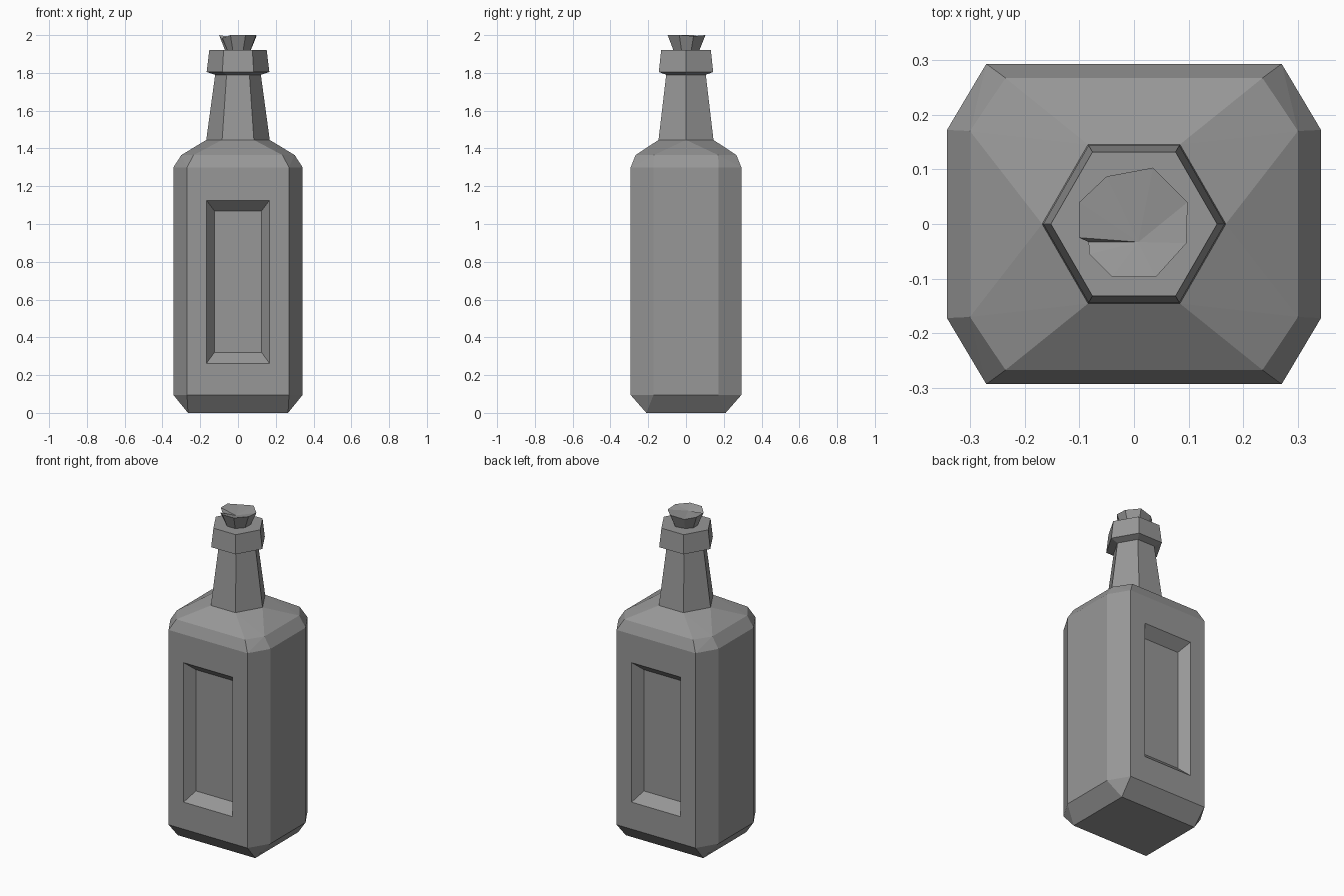
import bpy
import bmesh
from math import sin, cos, radians

if "Cube" in bpy.data.objects:
    bpy.data.objects.remove(bpy.data.objects["Cube"], do_unlink=True)

GREY = (0.31, 0.31, 0.31, 1.0)
grey = bpy.data.materials.new("plain grey")
grey.use_nodes = True
grey.diffuse_color = GREY
grey.node_tree.nodes["Principled BSDF"].inputs["Base Color"].default_value = GREY


def finish(bm, name):
    """Turn a bmesh into a flat-shaded grey object."""
    bmesh.ops.recalc_face_normals(bm, faces=bm.faces[:])
    mesh = bpy.data.meshes.new(name)
    bm.to_mesh(mesh)
    bm.free()
    mesh.materials.append(grey)
    obj = bpy.data.objects.new(name, mesh)
    bpy.context.collection.objects.link(obj)
    return obj


def hexagon(r, z):
    return [(r * cos(radians(60 * i)), r * sin(radians(60 * i)), z) for i in range(6)]


def mirrored(x, y, z):
    return [(sx * x, sy * y, z) for sx in (-1, 1) for sy in (-1, 1)]


def add_ring(bm, points):
    return [bm.verts.new(p) for p in points]


def bridge(bm, a, b):
    for i in range(len(a)):
        j = (i + 1) % len(a)
        bm.faces.new((a[i], a[j], b[j], b[i]))


def rectangle(x, y, low, high):
    return [(-x, y, low), (x, y, low), (x, y, high), (-x, y, high)]


# Body: chamfered block tapering to a hexagonal shoulder
HALF_DEPTH, LOW, HIGH = 0.293, 0.095, 1.30
bm = bmesh.new()
points = mirrored(0.265, 0.21, 0) + hexagon(0.168, 1.445)
for z in (LOW, HIGH):
    points += mirrored(0.27, HALF_DEPTH, z) + mirrored(0.342, 0.172, z)
points += mirrored(0.235, 0.267, 1.365) + mirrored(0.30, 0.17, 1.365)
bmesh.ops.convex_hull(bm, input=add_ring(bm, points))
bm.normal_update()
bmesh.ops.dissolve_limit(bm, angle_limit=radians(1), verts=bm.verts[:], edges=bm.edges[:])
bm.normal_update()

# Open the front, the back and the shoulder top
opened = [f for f in bm.faces
          if abs(f.normal.y) > 0.99 or f.calc_center_median().z > 1.44]
bmesh.ops.delete(bm, geom=opened, context="FACES_ONLY")

# Recessed panels on front and back
for side in (-1, 1):
    y = side * HALF_DEPTH
    border = add_ring(bm, rectangle(0.27, y, LOW, HIGH))
    rim = add_ring(bm, rectangle(0.167, y, 0.262, 1.125))
    floor = add_ring(bm, rectangle(0.125, y - side * 0.06, 0.32, 1.07))
    bridge(bm, border, rim)
    bridge(bm, rim, floor)
    bm.faces.new(floor)
bmesh.ops.remove_doubles(bm, verts=bm.verts[:], dist=0.0005)

# Neck and collar, joined to the shoulder
rings = [add_ring(bm, hexagon(r, z)) for r, z in
         ((0.168, 1.445), (0.121, 1.79), (0.166, 1.805), (0.152, 1.92))]
for lower, upper in zip(rings, rings[1:]):
    bridge(bm, lower, upper)
bm.faces.new(rings[-1])
bmesh.ops.remove_doubles(bm, verts=bm.verts[:], dist=0.0005)
finish(bm, "bottle")

# Cork: rough flared stopper with a nick and a sunken top
outline = [(-0.1, 0.04, 2.0), (-0.05, 0.087, 1.99), (0.035, 0.103, 2.0),
           (0.098, 0.04, 1.995), (0.096, -0.035, 2.0), (0.04, -0.097, 2.0),
           (-0.04, -0.097, 2.0), (-0.082, -0.055, 1.985),
           (-0.083, -0.033, 1.975), (-0.1, -0.025, 2.0)]
bm = bmesh.new()
top = add_ring(bm, outline)
base = add_ring(bm, [(x * 0.68, y * 0.68, 1.918) for x, y, z in outline])
bridge(bm, base, top)
bm.faces.new(base)
centre = bm.verts.new((0.008, -0.033, 1.983))
for i, v in enumerate(top):
    bm.faces.new((v, top[(i + 1) % len(top)], centre))
finish(bm, "cork")
